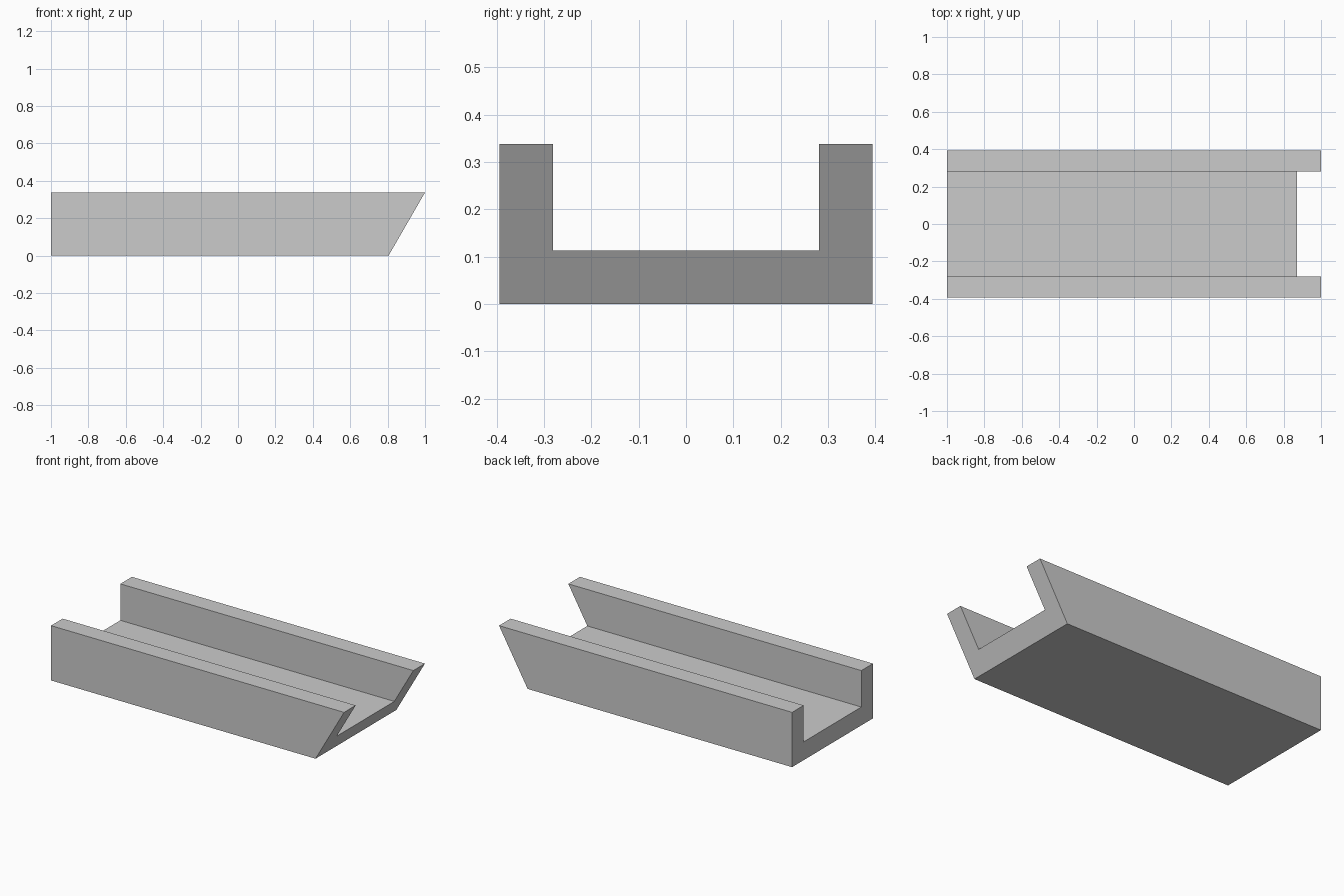
import bpy, bmesh

if "Cube" in bpy.data.objects:
    bpy.data.objects.remove(bpy.data.objects["Cube"])

HALF_W, HALF_IN = 0.394, 0.281   # outer and inner half widths
HEIGHT, FLOOR = 0.338, 0.113     # wall height and floor thickness
SLOPE = 0.195 / HEIGHT           # mitred end, 30 degrees from vertical

# U-shaped cross-section (y, z), right half mirrored to the left
half = [(HALF_W, 0), (HALF_W, HEIGHT), (HALF_IN, HEIGHT), (HALF_IN, FLOOR)]
profile = half + [(-y, z) for y, z in reversed(half)]

# Extrude the section along x
bm = bmesh.new()
section = bm.faces.new([bm.verts.new((-1, y, z)) for y, z in profile])
ext = bmesh.ops.extrude_face_region(bm, geom=[section], use_keep_orig=True)

# Slanted end: the top overhangs the bottom
for v in ext["geom"]:
    if isinstance(v, bmesh.types.BMVert):
        v.co.x = 1 - (HEIGHT - v.co.z) * SLOPE

bmesh.ops.recalc_face_normals(bm, faces=bm.faces)
mesh = bpy.data.meshes.new("mitred_channel")
bm.to_mesh(mesh)
bm.free()
bpy.context.collection.objects.link(bpy.data.objects.new("mitred_channel", mesh))
